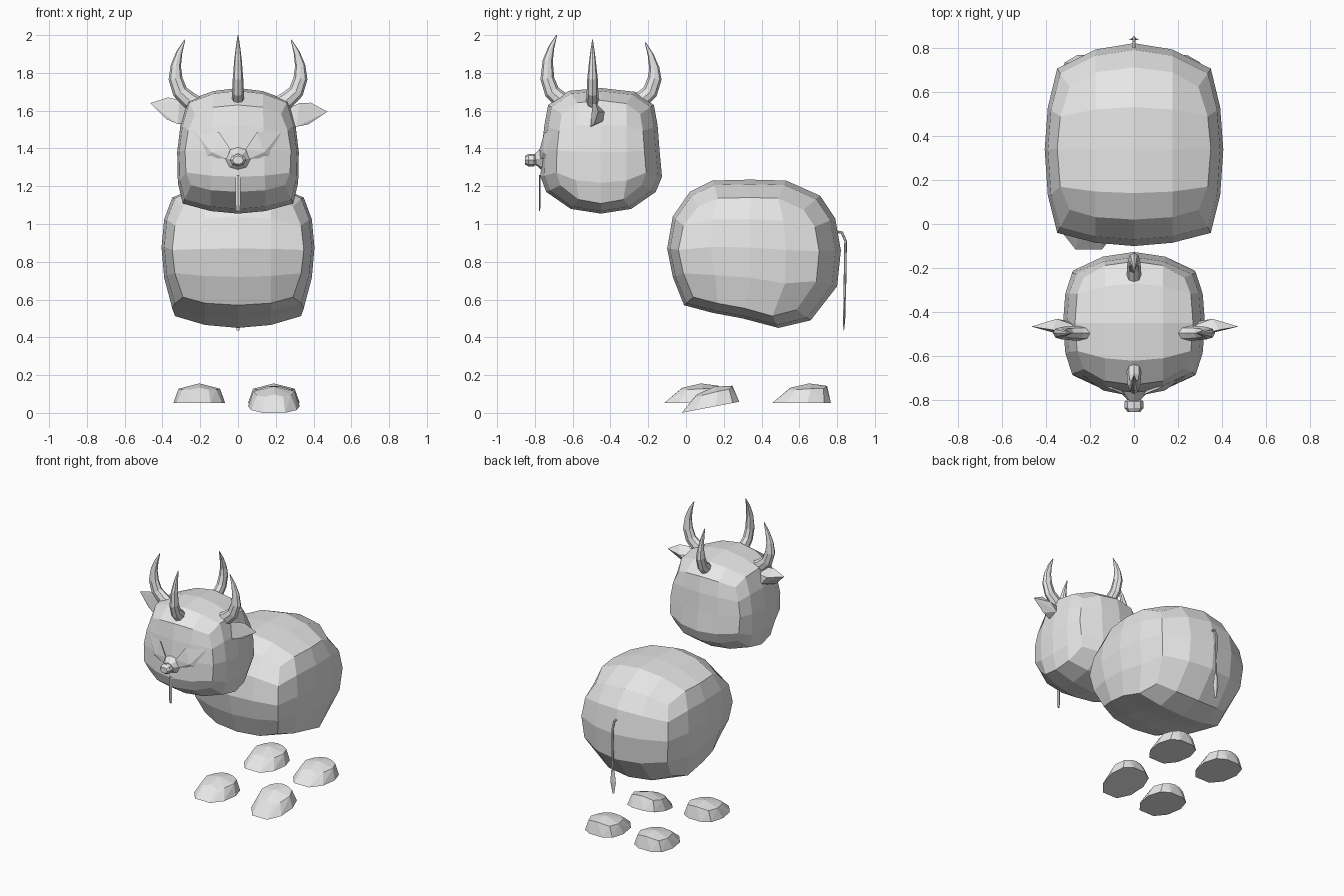
import bpy, bmesh, math
from mathutils import Vector, Matrix

cube = bpy.data.objects.get("Cube")
if cube:
    bpy.data.objects.remove(cube, do_unlink=True)

grey = bpy.data.materials.new("plain grey")
grey.use_nodes = True
grey.diffuse_color = (0.8, 0.8, 0.8, 1)
grey.node_tree.nodes["Principled BSDF"].inputs["Base Color"].default_value = (0.8, 0.8, 0.8, 1)


def finish(name, bm):
    bmesh.ops.remove_doubles(bm, verts=bm.verts, dist=0.0005)
    bmesh.ops.recalc_face_normals(bm, faces=bm.faces)
    mesh = bpy.data.meshes.new(name)
    bm.to_mesh(mesh)
    bm.free()
    mesh.materials.append(grey)
    obj = bpy.data.objects.new(name, mesh)
    bpy.context.collection.objects.link(obj)
    return obj


def patch(ring, a, b):
    """Blend a closed 16 point outline into a 4 x 4 patch; a runs front to back, b bottom to top."""
    ring = [Vector(p) for p in ring]
    top, back = ring[0:5], ring[8:3:-1]
    bottom, front = ring[12:7:-1], ring[12:16] + ring[:1]
    u, v = a / 4, b / 4
    edges = front[b].lerp(back[b], u) + bottom[a].lerp(top[a], v)
    corners = bottom[0].lerp(bottom[4], u).lerp(top[0].lerp(top[4], u), v)
    return edges - corners


def rounded_block(name, ring, centre, width, scales, taper, curve):
    """Boxy rounded mass from a side outline, four quads along each edge."""
    c = Vector(centre)
    front, back, top, bottom = scales

    def point(i, a, b):
        s = abs(i - 2) / 2
        p = patch(ring, a, b) - c
        u, v = a / 2 - 1, b / 2 - 1
        k = s * s
        y = c.x + p.x * (1 - k * (1 - (front if p.x < 0 else back)))
        z = c.y + p.y * (1 - k * (1 - (top if p.y > 0 else bottom)))
        x = width * (1 - curve * (u * u + v * v)) * (1 - taper * v)
        if s < 1:
            x = width * 0.43 * (1 - taper * v) * (s > 0)
        return (math.copysign(x, i - 2), y, z)

    bm = bmesh.new()

    def quad(*corners):
        bm.faces.new([bm.verts.new(point(*q)) for q in corners])

    for i in range(4):
        for j in range(4):
            for e in (0, 4):
                quad((e, i, j), (e, i + 1, j), (e, i + 1, j + 1), (e, i, j + 1))
                quad((i, e, j), (i + 1, e, j), (i + 1, e, j + 1), (i, e, j + 1))
                quad((i, j, e), (i + 1, j, e), (i + 1, j + 1, e), (i, j + 1, e))
    return finish(name, bm)


def tube(name, path, radii, sides=8, side_axis=(1, 0, 0), flat=1.0):
    """Tapered tube lying in a plane whose normal is side_axis."""
    pts = [Vector(p) for p in path]
    n = Vector(side_axis)
    bm = bmesh.new()
    rings = []
    for i, p in enumerate(pts):
        t = (pts[min(i + 1, len(pts) - 1)] - pts[max(i - 1, 0)]).normalized()
        m = t.cross(n)
        angles = [math.tau * k / sides for k in range(sides)]
        rings.append([bm.verts.new(p + radii[i] * (m * math.cos(w) + n * flat * math.sin(w))) for w in angles])
    for r, q in zip(rings, rings[1:]):
        for k in range(sides):
            j = (k + 1) % sides
            bm.faces.new((r[k], r[j], q[j], q[k]))
    bm.faces.new(rings[0])
    bm.faces.new(rings[-1])
    return finish(name, bm)


def hull(name, points):
    bm = bmesh.new()
    for p in points:
        bm.verts.new(p)
    bmesh.ops.convex_hull(bm, input=bm.verts)
    bmesh.ops.dissolve_limit(bm, angle_limit=0.03, verts=bm.verts, edges=bm.edges)
    return finish(name, bm)


# Body and head, outlined from the front top corner over the back
body_ring = [(.02, 1.17), (.14, 1.23), (.34, 1.235), (.53, 1.23), (.71, 1.15), (.79, 1.03),
             (.82, .86), (.8, .67), (.66, .49), (.49, .45), (.3, .5), (.14, .53),
             (-.01, .57), (-.07, .72), (-.1, .87), (-.07, 1.04)]
rounded_block("body", body_ring, (.36, .84), .405, (.87, .75, .76, .84), 0, .14)

head_ring = [(-.73, 1.63), (-.62, 1.705), (-.45, 1.72), (-.27, 1.7), (-.17, 1.63), (-.15, 1.52),
             (-.14, 1.39), (-.127, 1.25), (-.16, 1.17), (-.29, 1.08), (-.45, 1.055), (-.61, 1.08),
             (-.74, 1.17), (-.77, 1.25), (-.765, 1.39), (-.75, 1.52)]
rounded_block("head", head_ring, (-.45, 1.39), .322, (.74, .74, .8, .84), .045, .13)

# Four curved horns around the crown
horn = [(.15, 1.62), (.21, 1.655), (.26, 1.7), (.284, 1.77), (.282, 1.85), (.263, 1.92), (.235, 1.985)]
horn_radii = [.045, .045, .041, .037, .027, .016, .003]
for name, d, spread, lift in (("front_horn", (0, -1), 0, .015), ("back_horn", (0, 1), 0, -.025),
                              ("left_horn", (1, 0), .047, -.01), ("right_horn", (-1, 0), .047, -.01)):
    y0 = -.495 if d[0] else -.45
    path = [(d[0] * (o + spread), y0 + d[1] * (o + spread), z + lift * (z > 1.8)) for o, z in horn]
    tube(name, path, horn_radii, 8, (abs(d[1]), abs(d[0]), 0), .75)

# Leaf shaped ears, the left one drooping a little
for name, side, droop in (("left_ear", 1, .2), ("right_ear", -1, 0)):
    root = Vector((.24, -.47, 1.575))
    turn = Matrix.Rotation(droop, 3, 'Y')
    leaf = [(0, 0, .03), (.02, -.01, -.05), (.07, -.025, .08), (.13, -.01, .095), (.08, -.035, -.045),
            (.14, -.015, -.02), (.11, .04, .04), (.06, .03, -.02), (.225, .005, .065)]
    points = [root + turn @ Vector(p) for p in leaf]
    hull(name, [(side * p.x, p.y, p.z) for p in points])

# Slanted brows over closed eyes
for name, side in (("left_eye", 1), ("right_eye", -1)):
    brow = [(.23, -.69, 1.49), (.1, -.75, 1.485), (.04, -.775, 1.395), (.14, -.755, 1.38),
            (.175, -.725, 1.35), (.06, -.77, 1.345), (.1, -.7, 1.42)]
    hull(name, [(side * x, y, z) for x, y, z in brow])

# Muzzle with a small nose button, and the mouth line below it
muzzle = [(-.72, .1), (-.77, .055), (-.8, .028)]
tube("muzzle", [(0, y, 1.345) for y, r in muzzle], [r for y, r in muzzle], 8)
button = [(-.79, .02), (-.805, .033), (-.835, .033), (-.852, .022)]
tube("nose", [(0, y, 1.338) for y, r in button], [r for y, r in button], 8, (1, 0, 0), 1.3)
tube("mouth_line", [(0, -.775, z) for z in (1.26, 1.1, 1.07)], [.004, .004, .003], 4, (1, 0, 0), 3)

# Thin tail ending in a flat tuft
tail = [(.79, .96), (.825, .955), (.845, .91), (.84, .6)]
tube("tail", [(0, y, z) for y, z in tail], [.007] * 4, 6)
tube("tail_tuft", [(0, .84, .61), (0, .838, .52), (0, .835, .435)], [.004, .007, .002], 4, (1, 0, 0), 3.2)


# Hooves: faceted domes with a sloping toe
def hoof(name, x, y, z, pitch=0):
    half = [(.06, -.155, 0), (.12, -.08, 0), (.137, .03, 0), (.11, .12, 0), (.05, .155, 0),
            (.05, -.07, .07), (.09, -.03, .07), (.11, .05, .075), (.085, .115, .075),
            (.045, .13, .085)]
    ridge = [(0, -.06, .08), (0, .04, .103), (0, .135, .09)]
    turn = Matrix.Rotation(pitch, 3, 'X')
    points = [Vector((s * a, b, c)) for a, b, c in half for s in (1, -1)] + [Vector(p) for p in ridge]
    hull(name, [Vector((x, y, z)) + turn @ p for p in points])


hoof("front_right_hoof", -.205, .04, .053)
hoof("front_left_hoof", .19, .13, .03, .19)
hoof("back_right_hoof", -.205, .612, .053)
hoof("back_left_hoof", .19, .612, .053)
